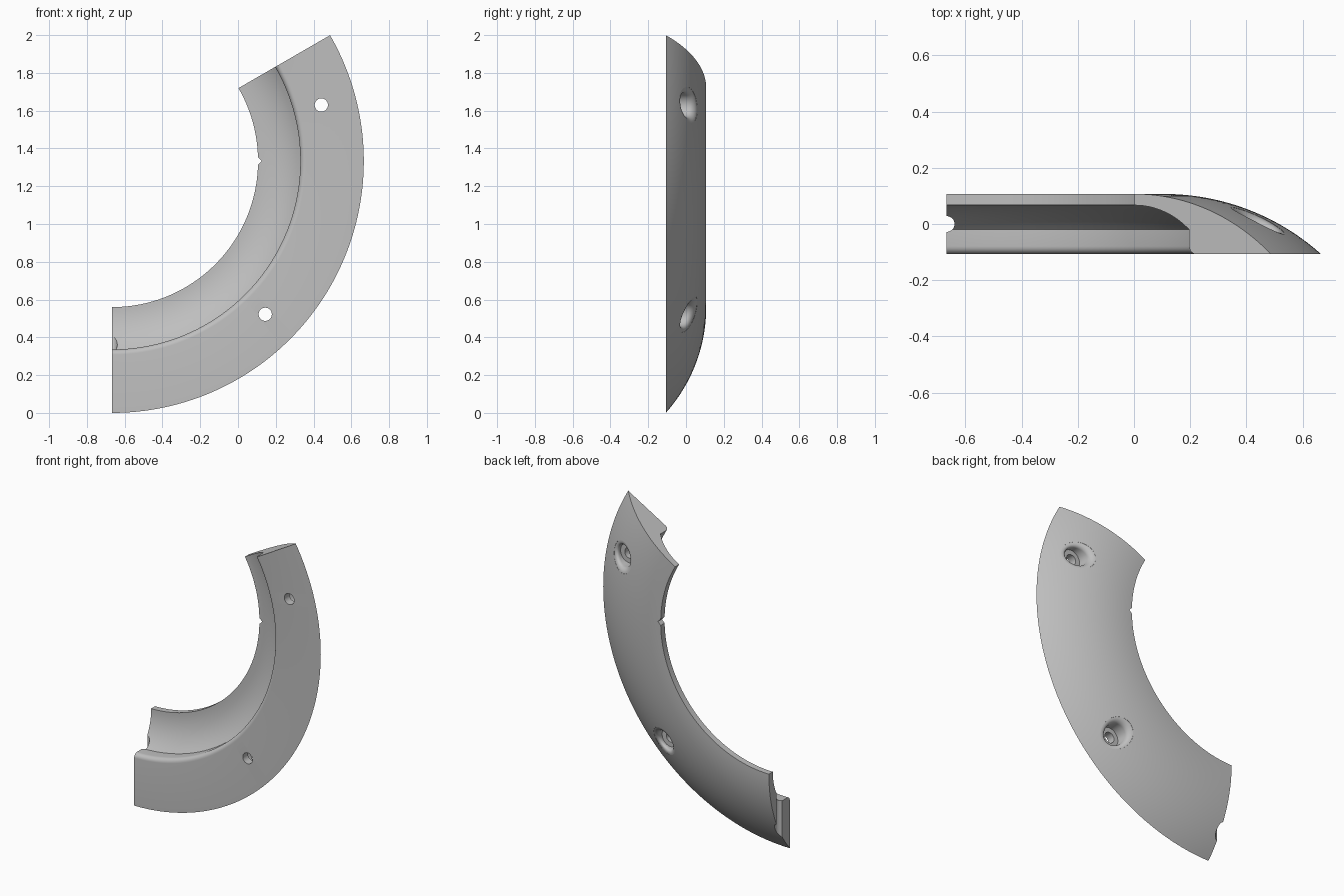
import bpy, bmesh
from math import sin, cos, sqrt, radians, hypot, pi
from mathutils import Matrix, Vector

cube = bpy.data.objects.get("Cube")
if cube:
    bpy.data.objects.remove(cube, do_unlink=True)

CX, CZ = -0.667, 1.333             # axis of the ring
R_IN, R_OUT, HALF = 0.773, 1.333, 0.107
DOME = 0.84                        # radius of the curved back
R_WALL, FILLET = 0.997, 0.028      # step of the front recess
HOLLOW = 0.332                     # radius of the recess floor

grey = bpy.data.materials.new("light grey")
grey.use_nodes = True
colour = (0.52, 0.52, 0.52, 1)
grey.diffuse_color = colour
grey.node_tree.nodes["Principled BSDF"].inputs["Base Color"].default_value = colour


def back_y(r):
    """Depth of the domed back at radius r."""
    return HALF - DOME + sqrt(DOME ** 2 - (r - R_IN) ** 2)


def loft(name, rings, closed_ends=True):
    """Join rings of points into a solid."""
    bm = bmesh.new()
    loops = [[bm.verts.new(p) for p in ring] for ring in rings]
    n = len(loops[0])
    for a, b in zip(loops, loops[1:]):
        for i in range(n):
            j = (i + 1) % n
            bm.faces.new((a[i], a[j], b[j], b[i]))
    bm.faces.new(loops[0][::-1])
    bm.faces.new(loops[-1])
    bmesh.ops.recalc_face_normals(bm, faces=bm.faces[:])
    mesh = bpy.data.meshes.new(name)
    bm.to_mesh(mesh)
    bm.free()
    obj = bpy.data.objects.new(name, mesh)
    bpy.context.collection.objects.link(obj)
    mesh.materials.append(grey)
    return obj


def rod(name, centre, radius, length, sides, axis):
    """Straight prism cutter along an axis."""
    turn = Vector((0, 0, 1)).rotation_difference(Vector(axis)).to_matrix()
    rings = [[Vector(centre) + turn @ Vector((radius * cos(2 * pi * i / sides),
                                              radius * sin(2 * pi * i / sides), h))
              for i in range(sides)] for h in (-length / 2, length / 2)]
    return loft(name, rings)


# Cross-section: domed back, front face, rounded step, hollow recess
STEPS = 24
profile = []
for i in range(STEPS + 1):
    r = R_IN + (R_OUT - R_IN) * i / STEPS
    profile.append((r, back_y(r)))
for i in range(7):
    a = radians(90 * i / 6)
    profile.append((R_WALL + FILLET * (1 - sin(a)), -HALF + FILLET * (1 - cos(a))))
for i in range(13):
    r = R_WALL + (R_IN - R_WALL) * i / 12
    profile.append((r, 0.067 - HOLLOW + sqrt(HOLLOW ** 2 - (r - R_IN) ** 2)))

# Sweep it through a third of a turn
SWEEP = 96
angles = [radians(-90 + 120 * i / SWEEP) for i in range(SWEEP + 1)]
body = loft("ring_segment", [[(CX + r * cos(a), y, CZ + r * sin(a))
                              for r, y in profile] for a in angles])


def screw_hole(degrees):
    """Through hole with a counterbore whose rim is rounded into the dome."""
    a = radians(degrees)
    hx, hz = 1.147 * cos(a), 1.147 * sin(a)
    rows = [(0.035, -0.2, False), (0.035, -0.055, False), (0.065, -0.055, False)]
    for i in range(7):
        t = radians(90 * i / 6)
        rows.append((0.065 + 0.03 * (1 - cos(t)), -0.001 - 0.03 * (1 - sin(t)), True))
    rows.append((0.1, 0.02, True))
    rings = []
    for rad, y, on_dome in rows:
        ring = []
        for i in range(48):
            t = 2 * pi * i / 48
            x, z = hx + rad * cos(t), hz + rad * sin(t)
            ring.append((CX + x, y + (back_y(hypot(x, z)) if on_dome else 0), CZ + z))
        rings.append(ring)
    return loft("screw_hole_cutter", rings)


# Screw holes, half-round groove in the lower end, small notch in the inner rim
cutters = [screw_hole(15), screw_hole(-45),
           rod("groove_cutter", (CX, 0, 0.4), 0.028, 1.0, 32, (0, 0, 1)),
           rod("notch_cutter", (CX + R_IN, 0, CZ), 0.02, 0.6, 4, (0, 1, 0))]

bpy.ops.object.select_all(action='DESELECT')
body.select_set(True)
bpy.context.view_layer.objects.active = body
for cutter in cutters:
    cutter.hide_render = True
    mod = body.modifiers.new("cut", 'BOOLEAN')
    mod.operation = 'DIFFERENCE'
    mod.solver = 'EXACT'
    mod.object = cutter
    bpy.ops.object.modifier_apply(modifier=mod.name)
    bpy.data.objects.remove(cutter, do_unlink=True)

bpy.ops.object.shade_smooth_by_angle(angle=radians(30))
